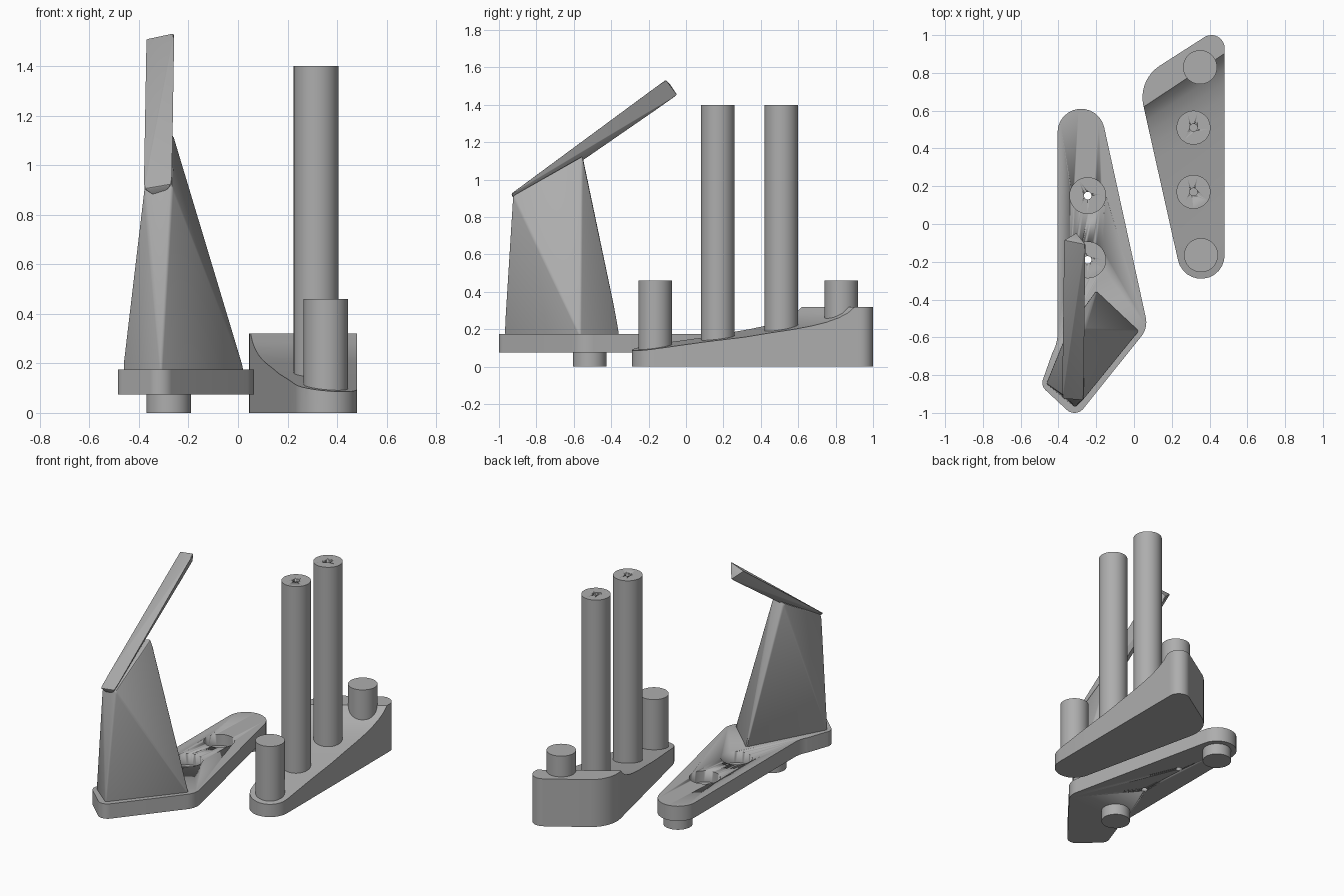
import bpy, bmesh
from math import radians, cos, sin
from mathutils import Vector

cube = bpy.data.objects.get("Cube")
if cube:
    bpy.data.objects.remove(cube, do_unlink=True)

grey = bpy.data.materials.new("mid_grey")
grey.use_nodes = True
GREY = (0.42, 0.42, 0.42, 1)
grey.diffuse_color = GREY
grey.node_tree.nodes["Principled BSDF"].inputs["Base Color"].default_value = GREY


def finish(bm, name):
    """Turn a bmesh into a shaded object."""
    bmesh.ops.recalc_face_normals(bm, faces=bm.faces[:])
    mesh = bpy.data.meshes.new(name)
    bm.to_mesh(mesh)
    bm.free()
    mesh.materials.append(grey)
    obj = bpy.data.objects.new(name, mesh)
    bpy.context.collection.objects.link(obj)
    bpy.ops.object.select_all(action='DESELECT')
    obj.select_set(True)
    bpy.context.view_layer.objects.active = obj
    bpy.ops.object.shade_smooth_by_angle(angle=radians(30))
    return obj


def arc_outline(arcs, steps=12):
    """Points of an outline made of arcs joined by straight lines."""
    points = []
    for cx, cy, r, start, end in arcs:
        for i in range(steps + 1):
            a = radians(start + (end - start) * i / steps)
            points.append((cx + r * cos(a), cy + r * sin(a)))
    return points


def prism(points, z0, z1):
    bm = bmesh.new()
    base = bm.faces.new([bm.verts.new((x, y, z0)) for x, y in points])
    top = bmesh.ops.extrude_face_region(bm, geom=[base])["geom"]
    for v in top:
        if isinstance(v, bmesh.types.BMVert):
            v.co.z = z1
    return bm


def peg(name, x, y, r, z0, z1):
    return finish(prism(arc_outline([(x, y, r, 0, 352.5)], 47), z0, z1), name)


def cut(obj, cutter):
    cutter.hide_render = True
    mod = obj.modifiers.new("cut", 'BOOLEAN')
    mod.operation = 'DIFFERENCE'
    mod.solver = 'EXACT'
    mod.object = cutter
    bpy.context.view_layer.objects.active = obj
    bpy.ops.object.modifier_apply(modifier=mod.name)
    bpy.data.objects.remove(cutter, do_unlink=True)


def hull(name, points, bevel):
    bm = bmesh.new()
    for p in points:
        bm.verts.new(p)
    bmesh.ops.convex_hull(bm, input=bm.verts[:])
    bmesh.ops.dissolve_limit(bm, angle_limit=0.02, verts=bm.verts[:], edges=bm.edges[:])
    bmesh.ops.bevel(bm, geom=bm.edges[:], offset=bevel, segments=2,
                    profile=0.5, affect='EDGES', clamp_overlap=True)
    return finish(bm, name)


# Ramp block: the top rises along a slanted direction to a flat shelf
RISE = Vector((-0.55, 0.835, 0))
PROFILE = [(-0.46, 0.085), (-0.18, 0.132), (0.0, 0.158), (0.11, 0.18), (0.22, 0.2),
           (0.3, 0.218), (0.36, 0.236), (0.42, 0.262), (0.46, 0.288), (0.49, 0.32)]


def ramp_height(t):
    for (t0, h0), (t1, h1) in zip(PROFILE, PROFILE[1:]):
        if t <= t1:
            return h0 + (h1 - h0) * (t - t0) / (t1 - t0)
    return PROFILE[-1][1]


bm = prism(arc_outline([(0.355, -0.165, 0.125, 192, 360),
                        (0.41, 0.93, 0.07, 0, 123),
                        (0.245, 0.67, 0.2, 123, 192)]), 0, 0.5)
for t, _ in PROFILE[1:]:
    bmesh.ops.bisect_plane(bm, geom=bm.verts[:] + bm.edges[:] + bm.faces[:],
                           plane_co=RISE * (t / RISE.length_squared), plane_no=RISE)
for v in bm.verts:
    if v.co.z > 0.4:
        v.co.z = ramp_height(v.co.dot(RISE))
finish(bm, "ramp_block")

# Pegs on the ramp block
peg("front_short_peg", 0.355, -0.165, 0.09, 0.03, 0.46)
peg("back_short_peg", 0.35, 0.83, 0.09, 0.1, 0.46)
for name, y in (("front_tall_post", 0.17), ("back_tall_post", 0.51)):
    post = peg(name, 0.315, y, 0.09, 0.05, 1.4)
    cut(post, peg("post_drill", 0.315, y, 0.02, 1.3, 1.5))

# Base plate with two stepped sockets
plate = finish(prism(arc_outline([(-0.055, -0.52, 0.12, -40, 12.6),
                                  (-0.28, 0.485, 0.125, 12.6, 180),
                                  (-0.605, -0.58, 0.2, 0, -30),
                                  (-0.43, -0.84, 0.055, 155, 227),
                                  (-0.315, -0.94, 0.06, 227, 320)]), 0.075, 0.175), "base_plate")
for y in (0.15, -0.19):
    cut(plate, peg("socket_cutter", -0.245, y, 0.095, 0.1, 0.3))
    cut(plate, peg("screw_cutter", -0.245, y, 0.02, 0, 0.3))

# Feet under the base plate
for name, y in (("front_foot", -0.515), ("back_foot", 0.485)):
    peg(name, -0.28, y, 0.09, 0, 0.08)

# Tapered tower
hull("tower", [(-0.465, -0.845, 0.165), (-0.31, -0.972, 0.165),
               (0.027, -0.565, 0.165), (-0.2, -0.352, 0.165),
               (-0.378, -0.905, 0.9), (-0.265, -0.925, 0.915),
               (-0.262, -0.555, 1.125), (-0.345, -0.55, 1.11)], 0.008)

# Sloping arm with a three-sided section
hull("sloping_arm", [(-0.383, -0.925, 0.905), (-0.265, -0.935, 0.925), (-0.315, -0.9, 0.86),
                     (-0.372, -0.085, 1.51), (-0.255, -0.108, 1.535), (-0.305, -0.045, 1.45)], 0.006)
